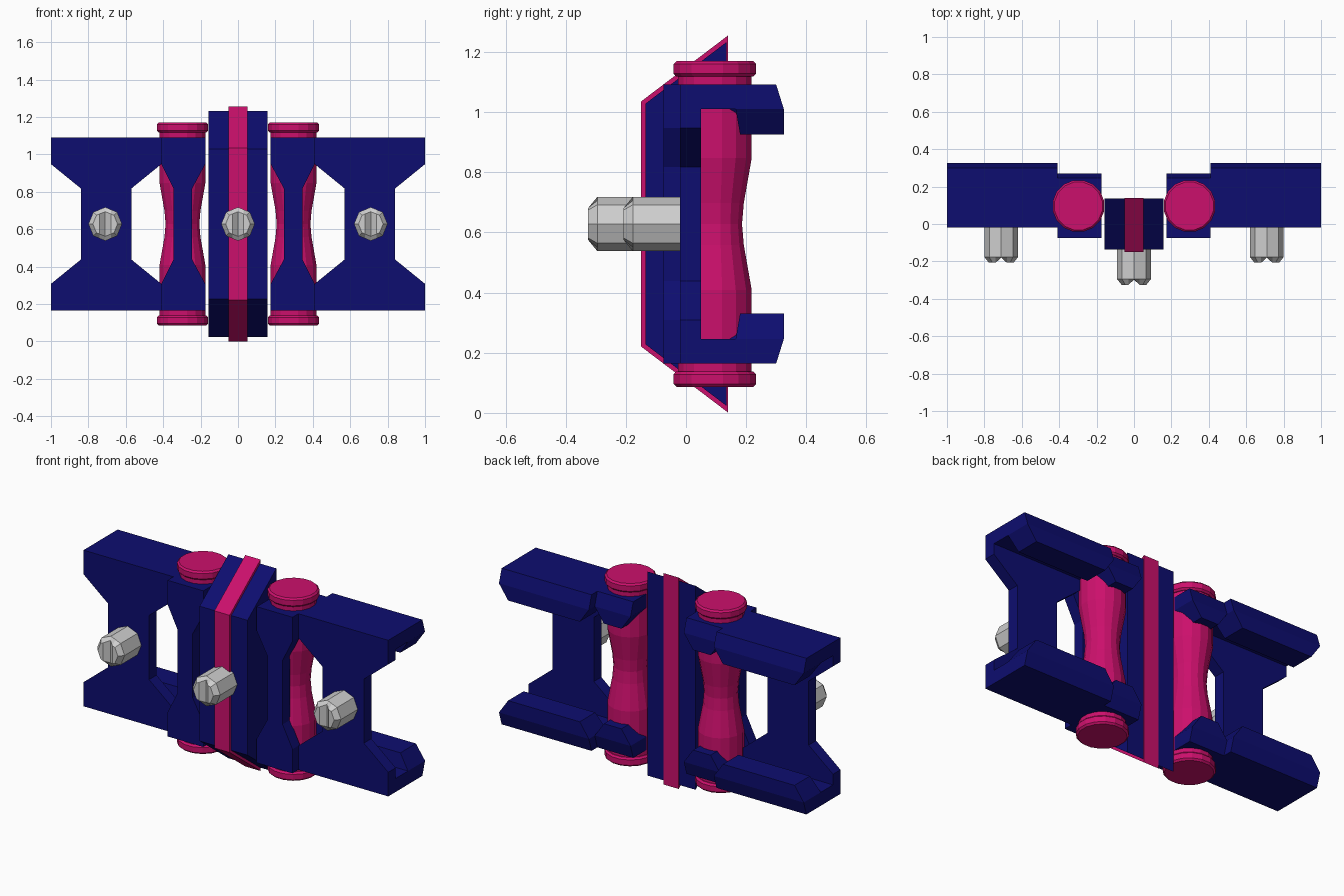
import bpy, bmesh, math
from mathutils import Vector

if "Cube" in bpy.data.objects:
    bpy.data.objects.remove(bpy.data.objects["Cube"])

ZC = 0.628  # mid height: every part is built around it


def material(name, rgb):
    m = bpy.data.materials.new(name)
    m.diffuse_color = (*rgb, 1)
    m.use_nodes = True
    m.node_tree.nodes["Principled BSDF"].inputs["Base Color"].default_value = m.diffuse_color
    return m


NAVY = material("navy", (0.004, 0.004, 0.16))
PINK = material("magenta", (0.60, 0.005, 0.15))
GREY = material("light_grey", (0.62, 0.62, 0.62))


def finish(name, bm, mat, mirror=(False, False)):
    """Make an object, optionally mirrored left-right and top-bottom."""
    bmesh.ops.recalc_face_normals(bm, faces=bm.faces)
    me = bpy.data.meshes.new(name)
    bm.to_mesh(me)
    bm.free()
    me.materials.append(mat)
    ob = bpy.data.objects.new(name, me)
    ob.location.z = ZC
    bpy.context.collection.objects.link(ob)
    if any(mirror):
        mod = ob.modifiers.new("mirror", 'MIRROR')
        mod.use_axis = (mirror[0], False, mirror[1])
        mod.use_mirror_merge = False
    return ob


def loft(rings):
    """Skin a list of equal-length point rings and cap both ends."""
    bm = bmesh.new()
    rows = [[bm.verts.new(p) for p in r] for r in rings]
    n = len(rows[0])
    for a, b in zip(rows, rows[1:]):
        for i in range(n):
            j = (i + 1) % n
            bm.faces.new((a[i], a[j], b[j], b[i]))
    bm.faces.new(rows[0])
    bm.faces.new(rows[-1])
    return bm


def prism_x(yz, x0, x1):
    return loft([[(x, y, z) for y, z in yz] for x in (x0, x1)])


def channel(name, x0, x1, w0, w1, y0):
    """I-shaped web with flanges and bevelled lips behind it."""
    half = [(x0, 0.463), (x1, 0.463), (x1, 0.32), (w1, 0.19)]
    left = [(w0, 0.19), (x0, 0.32)]
    outline = half + [(x, -z) for x, z in reversed(half)] \
        + [(x, -z) for x, z in reversed(left)] + left
    # drop the doubled bottom corner order: right side down, left side up
    outline = [(x0, .463), (x1, .463), (x1, .32), (w1, .19), (w1, -.19), (x1, -.32),
               (x1, -.463), (x0, -.463), (x0, -.32), (w0, -.19), (w0, .19), (x0, .32)]
    web = loft([[(x, y, z) for x, z in outline] for y in (y0, y0 + 0.07)])
    finish(name + "_web", web, NAVY, (True, False))
    # flange
    yz = [(y0, 0.463), (y0 + 0.32, 0.463), (y0 + 0.345, 0.383), (y0, 0.383)]
    finish(name + "_flange", prism_x(yz, x0, x1), NAVY, (True, True))
    # lip, tapered at both ends
    ya, yb, c = y0 + 0.185, y0 + 0.345, 0.06
    rim = [(x0, ya, .383), (x1, ya, .383), (x1, yb, .383), (x0, yb, .383)]
    low = [(x0 + c, ya + .015, .297), (x1 - c, ya + .015, .297),
           (x1 - c, yb, .297), (x0 + c, yb, .297)]
    finish(name + "_lip", loft([rim, low]), NAVY, (True, True))


channel("side_plate", 0.41, 1.0, 0.57, 0.84, -0.02)
channel("hinge_bracket", 0.175, 0.41, 0.245, 0.345, -0.075)

# waisted rollers with wider caps
profile = [(.13, -.542), (.14, -.532), (.14, -.5), (.13, -.49), (.125, -.49),
           (.125, -.22), (.098, -.07), (.092, 0)]
profile += [(r, -z) for r, z in reversed(profile[:-1])]
N = 16
rings = [[(0.297 + r * math.cos(math.tau * (i + .5) / N),
           0.096 + r * math.sin(math.tau * (i + .5) / N), z) for i in range(N)]
         for r, z in profile]
finish("roller", loft(rings), PINK, (True, False))

# central wedge block and its wrapped band
wedge = [(-.135, .40), (.135, .605), (.135, -.605), (-.135, -.40)]
finish("centre_block", prism_x(wedge, -0.157, 0.157), NAVY)
band = [(-.15, .407), (.14, .627), (.14, -.627), (-.15, -.407)]
finish("centre_band", prism_x(band, -0.05, 0.05), PINK)


def bolt(name, x, y0, y1, mirror):
    """Eight-sided bolt with a bevelled end and a vertical V slot."""
    def ring(r, y):
        return [(r * math.sin(math.tau * i / 8), y, r * math.cos(math.tau * i / 8))
                for i in range(8)]
    bm = loft([ring(.09, y1), ring(.09, y0 + .03), ring(.066, y0)])
    for sx in (-.03, 0, .03):
        bmesh.ops.bisect_plane(bm, geom=bm.verts[:] + bm.edges[:] + bm.faces[:],
                               plane_co=Vector((sx, 0, 0)), plane_no=Vector((1, 0, 0)))
    for v in bm.verts:
        if abs(v.co.x) < 1e-4 and v.co.y < y0 + .01:
            v.co.y += .027
    bmesh.ops.translate(bm, verts=bm.verts, vec=(x, 0, 0))
    finish(name, bm, GREY, (mirror, False))


bolt("side_bolt", 0.71, -0.207, 0.0, True)
bolt("centre_bolt", 0.0, -0.325, -0.1, False)
